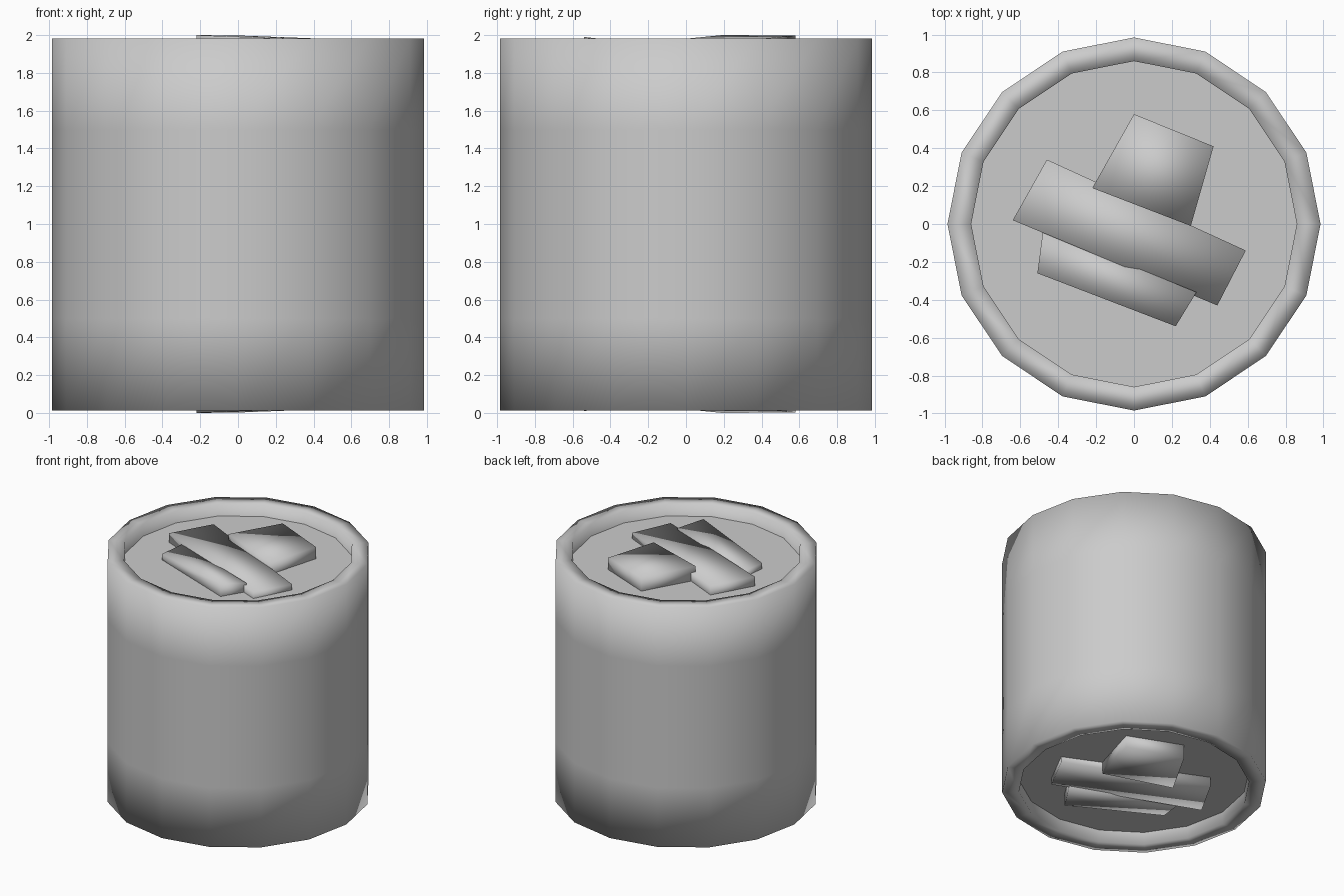
import bpy, bmesh, math

if "Cube" in bpy.data.objects:
    bpy.data.objects.remove(bpy.data.objects["Cube"])

SIDES = 16


def make_object(name, bm, smooth=True):
    bmesh.ops.recalc_face_normals(bm, faces=bm.faces)
    for f in bm.faces:
        f.smooth = smooth
    me = bpy.data.meshes.new(name)
    bm.to_mesh(me)
    bm.free()
    ob = bpy.data.objects.new(name, me)
    bpy.context.collection.objects.link(ob)
    return ob


def ring(bm, r, z):
    return [bm.verts.new((r * math.cos(2 * math.pi * i / SIDES),
                          r * math.sin(2 * math.pi * i / SIDES), z))
            for i in range(SIDES)]


# Tube shell: closed profile (radius, z) swept around the axis
profile = [(0.985, 0.013), (0.985, 0.5), (0.985, 1.5), (0.985, 1.983),
           (0.86, 1.983), (0.86, 1.80), (0.86, 0.20), (0.86, 0.013)]
bm = bmesh.new()
rings = [ring(bm, r, z) for r, z in profile]
for k, a in enumerate(rings):
    b = rings[(k + 1) % len(rings)]
    for i in range(SIDES):
        j = (i + 1) % SIDES
        bm.faces.new((a[i], a[j], b[j], b[i]))
make_object("outer_shell", bm)


def block(name, corners, base, flip):
    """Four-sided block with individually raised top corners."""
    z_of = (lambda z: 2 - z) if flip else (lambda z: z)
    bm = bmesh.new()
    low = [bm.verts.new((x, y, z_of(base))) for x, y, _ in corners]
    top = [bm.verts.new((x, y, z_of(z))) for x, y, z in corners]
    bm.faces.new(low)
    bm.faces.new(top)
    for i in range(4):
        j = (i + 1) % 4
        bm.faces.new((low[i], low[j], top[j], top[i]))
    make_object(name, bm)


# Raised blocks: (x, y, top height)
blocks = {
    "long_bar": [(-0.46, 0.34, 1.96), (-0.64, 0.02, 1.96),
                 (0.44, -0.43, 1.94), (0.59, -0.14, 1.93)],
    "square_block": [(0.0, 0.58, 1.998), (-0.22, 0.19, 2.0),
                     (0.30, -0.01, 1.98), (0.42, 0.41, 1.982)],
    "short_bar": [(-0.48, -0.03, 1.935), (-0.51, -0.26, 1.93),
                  (0.22, -0.54, 1.99), (0.33, -0.36, 1.955)],
}

# Recessed end plates and their blocks, mirrored at both ends
for end, flip in (("top", False), ("bottom", True)):
    bm = bmesh.new()
    bm.faces.new(ring(bm, 0.87, 0.115 if flip else 1.885))
    if not flip:
        plate_up = 1
    else:
        plate_up = -1
    plate = make_object(end + "_plate", bm, False)
    if plate.data.polygons[0].normal.z * plate_up < 0:
        plate.data.flip_normals()
    for name, corners in blocks.items():
        block(end + "_" + name, corners, 1.84, flip)
